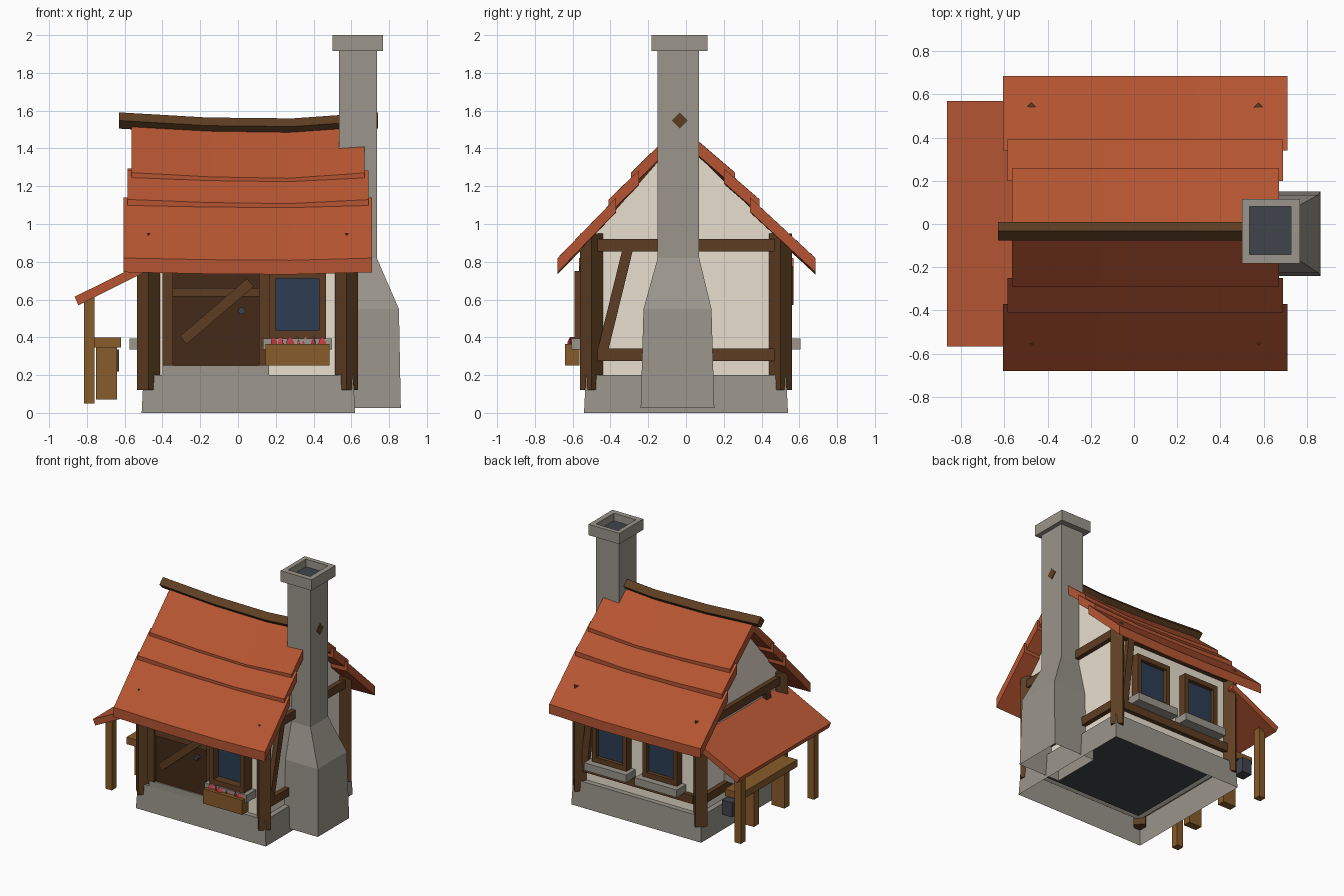
import bpy, bmesh, math, random
from mathutils import Vector, Matrix

if "Cube" in bpy.data.objects:
    bpy.data.objects.remove(bpy.data.objects["Cube"])

random.seed(4)


def mat(name, r, g, b):
    m = bpy.data.materials.new(name)
    m.diffuse_color = [(c / 255) ** 2.2 for c in (r, g, b)] + [1]
    m.use_nodes = True
    m.node_tree.nodes["Principled BSDF"].inputs["Base Color"].default_value = m.diffuse_color
    return m


TILE = mat("tile", 180, 86, 53)
STONE = mat("stone", 153, 148, 138)
PLASTER = mat("plaster", 232, 223, 206)
TIMBER = mat("timber", 94, 64, 39)
DOOR = mat("door_wood", 70, 46, 29)
OAK = mat("oak", 134, 92, 46)
GLASS = mat("glass", 48, 64, 84)
DARK = mat("dark", 66, 70, 76)
RED = mat("flower", 205, 65, 70)


def loft(name, loops, m, start=True, end=True):
    """Skin a series of equal-length point loops."""
    bm = bmesh.new()
    rings = [[bm.verts.new(p) for p in lp] for lp in loops]
    n = len(rings[0])
    for a, b in zip(rings, rings[1:]):
        for i in range(n):
            j = (i + 1) % n
            bm.faces.new((a[i], a[j], b[j], b[i]))
    if start:
        bm.faces.new(rings[0][::-1])
    if end:
        bm.faces.new(rings[-1])
    bmesh.ops.recalc_face_normals(bm, faces=bm.faces)
    me = bpy.data.meshes.new(name)
    bm.to_mesh(me)
    bm.free()
    me.materials.append(m)
    ob = bpy.data.objects.new(name, me)
    bpy.context.collection.objects.link(ob)
    return ob


def rect(x0, x1, y0, y1, z):
    return [(x0, y0, z), (x1, y0, z), (x1, y1, z), (x0, y1, z)]


def diamond(x, y, r, z):
    return [(x - r, y, z), (x, y - r, z), (x + r, y, z), (x, y + r, z)]


def box(name, x0, x1, y0, y1, z0, z1, m, tf=None):
    ob = loft(name, [rect(x0, x1, y0, y1, z0), rect(x0, x1, y0, y1, z1)], m)
    if tf:
        ob.data.transform(tf)
    return ob


def beam(name, a, b, w, n, d, m):
    """Plank from a to b, width w, thickness d along the wall normal n."""
    a, b, n = Vector(a), Vector(b), Vector(n)
    s = (b - a).cross(n).normalized() * w / 2
    n = n * d / 2
    return loft(name, [[p + s + n, p - s + n, p - s - n, p + s - n] for p in (a, b)], m)


# Stone foundation shell (open below), floor and plastered gabled walls
loft("foundation", [rect(-.51, .62, -.54, .54, 0), rect(-.50, .61, -.53, .53, .2)],
     STONE, False, True)
gable = [(-.49, .17), (.49, .17), (.49, .94), (-.035, 1.46), (-.49, .94)]
loft("walls", [[(x, y, z) for y, z in gable] for x in (-.46, .57)], PLASTER)
box("floor", -.41, .52, -.44, .44, .162, .18, DARK)

# Timber frame: diagonal-set corner posts, rails and braces
for px, xw in ((-.475, -.47), (.575, .58)):
    for y in (-.5, .5):
        loft("corner_post", [diamond(px, y, .061, .12), diamond(px, y, .061, .95)], TIMBER)
    for z in (.275, .855):
        box("side_rail", xw - .025, xw + .025, -.47, .47, z, z + .065, TIMBER)
    beam("side_brace", (xw, -.44, .33), (xw, -.31, .86), .055, (1, 0, 0), .05, TIMBER)
for s in (-1, 1):
    y = sorted((s * .47, s * .525))
    box("eave_rail", -.43, .53, *y, .855, .92, TIMBER)
box("back_rail", -.43, .53, .47, .525, .275, .34, TIMBER)
beam("back_brace", (.52, .5, .33), (.46, .5, .87), .055, (0, 1, 0), .05, TIMBER)

# Roof: three overlapping sagging courses per slope
XS = (0, .34, .67, 1)
SAG = (0, -.75, -1, -.05)
COURSES = (("lower_roof", -.605, .71, (.37, 1.14, .68, .82), (.34, 1.14, .685, .82), .012),
           ("middle_roof", -.585, .69, (.25, 1.285, .41, 1.13), (.20, 1.295, .39, 1.13), .022),
           ("upper_roof", -.565, .67, (.035, 1.525, .29, 1.272), (-.035, 1.525, .26, 1.272), .03))
for name, x0, x1, front, back, sag in COURSES:
    for s, (ya, za, yb, zb) in ((-1, front), (1, back)):
        loft(name, [[(x0 + (x1 - x0) * f, s * y, z + g * sag) for y, z in
                     ((ya, za), (yb, zb), (yb, zb - .075), (ya, za - .075))]
                    for f, g in zip(XS, SAG)], TILE)

# Ridge pole, square section on its corner
loft("ridge_pole", [[(-.63 + 1.37 * f, -.033 + .043 * math.cos(a), 1.548 + .032 * g + .043 * math.sin(a))
                     for a in (0, math.pi / 2, math.pi, 1.5 * math.pi)]
                    for f, g in zip(XS, (0, -.85, -1, 0))], TIMBER)

# Chimney with flared base and hollow cap
sh, cap, hole = (.535, .735, -.15, .07), (.50, .768, -.183, .115), (.535, .727, -.142, .08)
loft("chimney", [rect(.50, .862, -.24, .15, .025), rect(.51, .852, -.225, .135, .55), rect(*sh, .82),
                 rect(*sh, 1.915), rect(*cap, 1.915), rect(*cap, 2), rect(*hole, 2),
                 rect(*hole, 1.93)], STONE, False, False)
box("flue", .53, .73, -.145, .085, 1.925, 1.94, DARK)


# Windows: local frame faces -y, then turned onto each wall
def window(x, y, turn, d):
    tf = Matrix.Translation((x, y, 0)) @ Matrix.Rotation(turn, 4, 'Z')
    box("window_glass", -.12, .12, -.035, .02, .43, .72, GLASS, tf)
    for s in (-1, 1):
        a, b = sorted((s * .15, s * .115))
        box("window_jamb", a, b, -d, .02, .395, .75, TIMBER, tf)
    box("window_head", -.15, .15, -d, .02, .712, .75, TIMBER, tf)
    box("window_bottom", -.15, .15, -d, .02, .395, .435, TIMBER, tf)
    box("window_sill", -.183, .183, -.115, .02, .335, .395, STONE, tf)


window(.315, -.49, 0, .1)
window(-.16, .49, math.pi, .065)
window(.28, .49, math.pi, .065)
window(-.46, 0, -math.pi / 2, .065)

# Flower box with blooms
box("planter", .145, .485, -.64, -.565, .25, .365, OAK)
for i in range(7):
    fx, fy, r = .185 + i * .043, -.60 + random.uniform(-.012, .012), random.uniform(.022, .034)
    loft("bloom", [[(fx + q * math.cos(a + i), fy + .8 * q * math.sin(a + i), z)
                    for a in (0, 2.1, 4.2)] for q, z in ((r, .365), (r * .9, .378), (.006, .402))], RED)

# Door with frame, ledge, brace and knob
box("door", -.35, .12, -.525, -.47, .25, .86, DOOR)
for x in (-.40, .11):
    box("door_jamb", x, x + .055, -.55, -.47, .25, .88, TIMBER)
box("door_head", -.40, .165, -.55, -.47, .80, .88, TIMBER)
box("door_step", -.40, .165, -.535, -.47, .2, .25, STONE)
box("door_ledge", -.345, .11, -.54, -.51, .615, .66, TIMBER)
beam("door_brace", (-.29, -.54, .385), (.065, -.54, .69), .055, (0, 1, 0), .03, TIMBER)
loft("door_knob", [[(.02 + .02 * math.cos(k * math.pi / 3), y, .54 + .02 * math.sin(k * math.pi / 3))
                    for k in range(6)] for y in (-.52, -.555)], DARK)

# Lean-to roof on posts
lean = [(-.865, .615), (-.45, .82), (-.435, .775), (-.845, .57)]
loft("lean_to_roof", [[(x, y, z) for x, z in lean] for y in (-.567, .57)], TILE)
for y in (-.455, .455):
    box("lean_to_post", -.815, -.76, y - .028, y + .028, .05, .62, OAK)

# Bench and bucket
box("bench_top", -.76, -.62, -.30, .40, .345, .4, OAK)
for y in (-.18, .20):
    box("bench_leg", -.752, -.64, y - .03, y + .03, .07, .345, OAK)
box("bucket", -.715, -.63, .36, .45, .22, .335, DARK)
